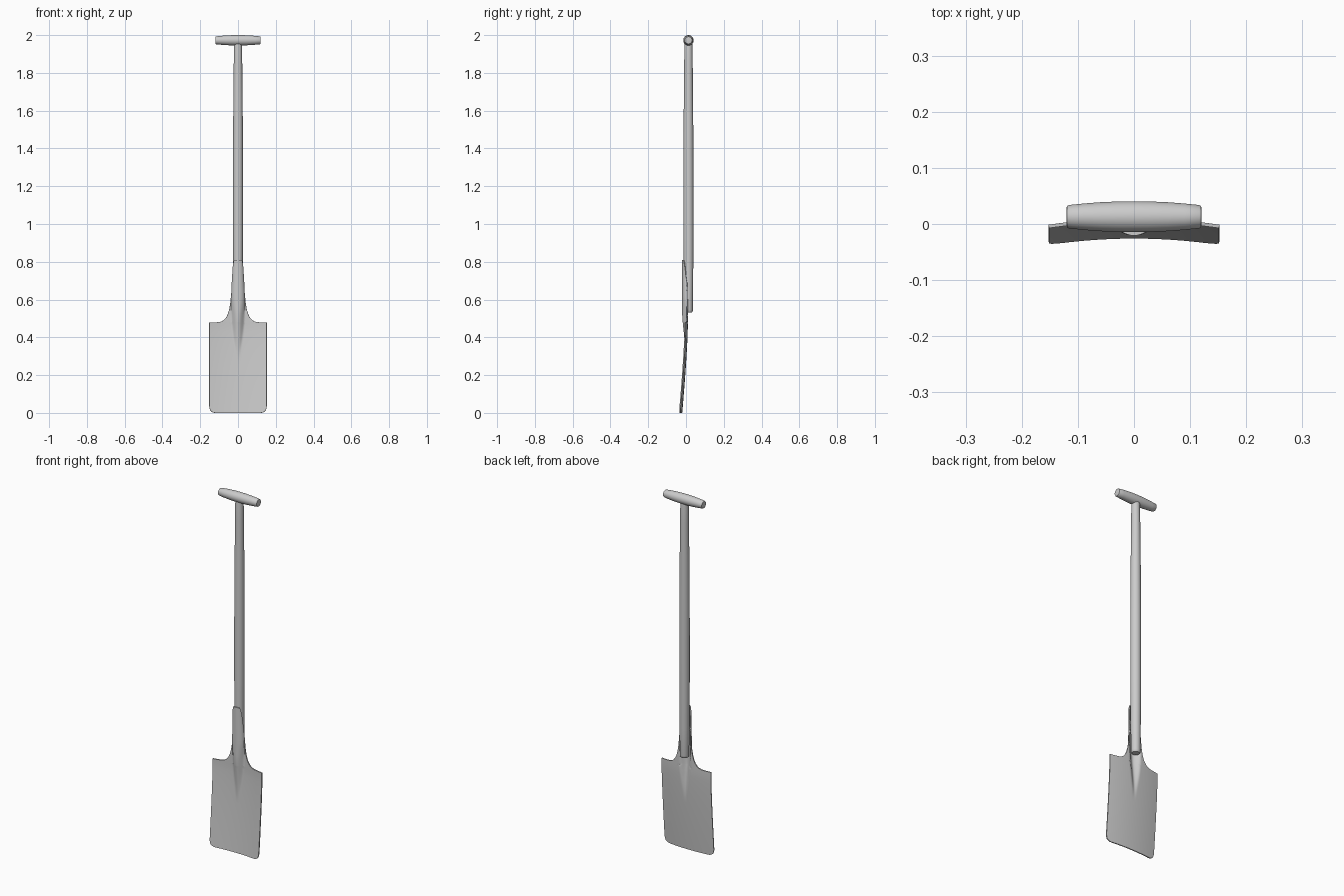
import bpy, bmesh, math
from mathutils import Matrix

if "Cube" in bpy.data.objects:
    bpy.data.objects.remove(bpy.data.objects["Cube"])

AXIS_Y = 0.013  # shaft and grip centre line


def finish(bm, name, angle=40):
    bmesh.ops.recalc_face_normals(bm, faces=bm.faces)
    mesh = bpy.data.meshes.new(name)
    bm.to_mesh(mesh)
    bm.free()
    obj = bpy.data.objects.new(name, mesh)
    bpy.context.collection.objects.link(obj)
    bpy.ops.object.select_all(action='DESELECT')
    obj.select_set(True)
    bpy.context.view_layer.objects.active = obj
    bpy.ops.object.shade_smooth_by_angle(angle=math.radians(angle))
    return obj


def lathe(name, profile, matrix, segments=40):
    """Capped solid of revolution from (radius, height) pairs."""
    bm = bmesh.new()
    rings = []
    for r, h in profile:
        rings.append([bm.verts.new((r * math.cos(2 * math.pi * i / segments),
                                    r * math.sin(2 * math.pi * i / segments), h))
                      for i in range(segments)])
    for a, b in zip(rings, rings[1:]):
        for i in range(segments):
            j = (i + 1) % segments
            bm.faces.new((a[i], a[j], b[j], b[i]))
    bm.faces.new(rings[0])
    bm.faces.new(rings[-1])
    bm.transform(matrix)
    return finish(bm, name)


def smooth(a, b, v):
    t = min(1, max(0, (v - a) / (b - a)))
    return t * t * (3 - 2 * t)


# Wooden shaft, slightly swollen in the middle
lathe("shaft", [(0.019, 0.532), (0.022, 0.535), (0.0235, 0.545), (0.025, 0.70),
                (0.0265, 0.95), (0.0265, 1.3), (0.025, 1.6), (0.0225, 1.85),
                (0.0215, 1.94), (0.019, 1.965)],
      Matrix.Translation((0, AXIS_Y, 0)))

# Barrel-shaped cross grip
half = [(0.016, 0.12), (0.019, 0.1195), (0.0208, 0.116), (0.0235, 0.09),
        (0.0258, 0.06), (0.0271, 0.03)]
lathe("cross_grip", [(r, -h) for r, h in half] + [(0.0275, 0)] + half[::-1],
      Matrix.Translation((0, AXIS_Y, 1.9725)) @ Matrix.Rotation(math.pi / 2, 4, 'Y'))

# Blade and open socket as one sheet: rows of (height, half width)
outline = [(0.81, 0.0265), (0.70, 0.031), (0.63, 0.036), (0.58, 0.041), (0.55, 0.046),
           (0.525, 0.053), (0.508, 0.061), (0.495, 0.071), (0.486, 0.083),
           (0.481, 0.098), (0.479, 0.12), (0.478, 0.152), (0.035, 0.152),
           (0.022, 0.150), (0.012, 0.146), (0.005, 0.138), (0.001, 0.128), (0.0, 0.118)]
rows = []
for (z0, w0), (z1, w1) in zip(outline, outline[1:]):
    n = max(1, round((z0 - z1) / 0.015))
    rows += [(z0 + (z1 - z0) * k / n, w0 + (w1 - w0) * k / n) for k in range(n)]
rows.append(outline[-1])


def sheet_y(x, z):
    base = 0.007 - 0.03 * max(0, (0.45 - z) / 0.45) ** 1.3 - 0.011 * (x / 0.15) ** 2
    # forward ridge that wraps the shaft and fades into the blade
    fade = smooth(0.27, 0.54, z)
    width = 0.012 + 0.022 * smooth(0.28, 0.48, z) - 0.005 * smooth(0.55, 0.8, z)
    t = min(1, abs(x) / width)
    power = 0.5 + 1.5 * (1 - smooth(0.42, 0.62, z))
    return base - 0.0245 * fade * (1 - t * t) ** power


COLS = 64
bm = bmesh.new()
grid = []
for z, w in rows:
    line = []
    for c in range(COLS + 1):
        u = 2 * c / COLS - 1
        x = w * u
        sag = 0.05 * u ** 8 * smooth(0.62, 0.81, z)
        line.append(bm.verts.new((x, sheet_y(x, z), z - sag)))
    grid.append(line)
for a, b in zip(grid, grid[1:]):
    for c in range(COLS):
        bm.faces.new((a[c], a[c + 1], b[c + 1], b[c]))
blade = finish(bm, "blade_and_socket")
thick = blade.modifiers.new("thickness", 'SOLIDIFY')
thick.thickness = 0.006
thick.offset = 0
blade_edges = blade.modifiers.new("crisp_rim", 'EDGE_SPLIT')
blade_edges.split_angle = math.radians(50)
